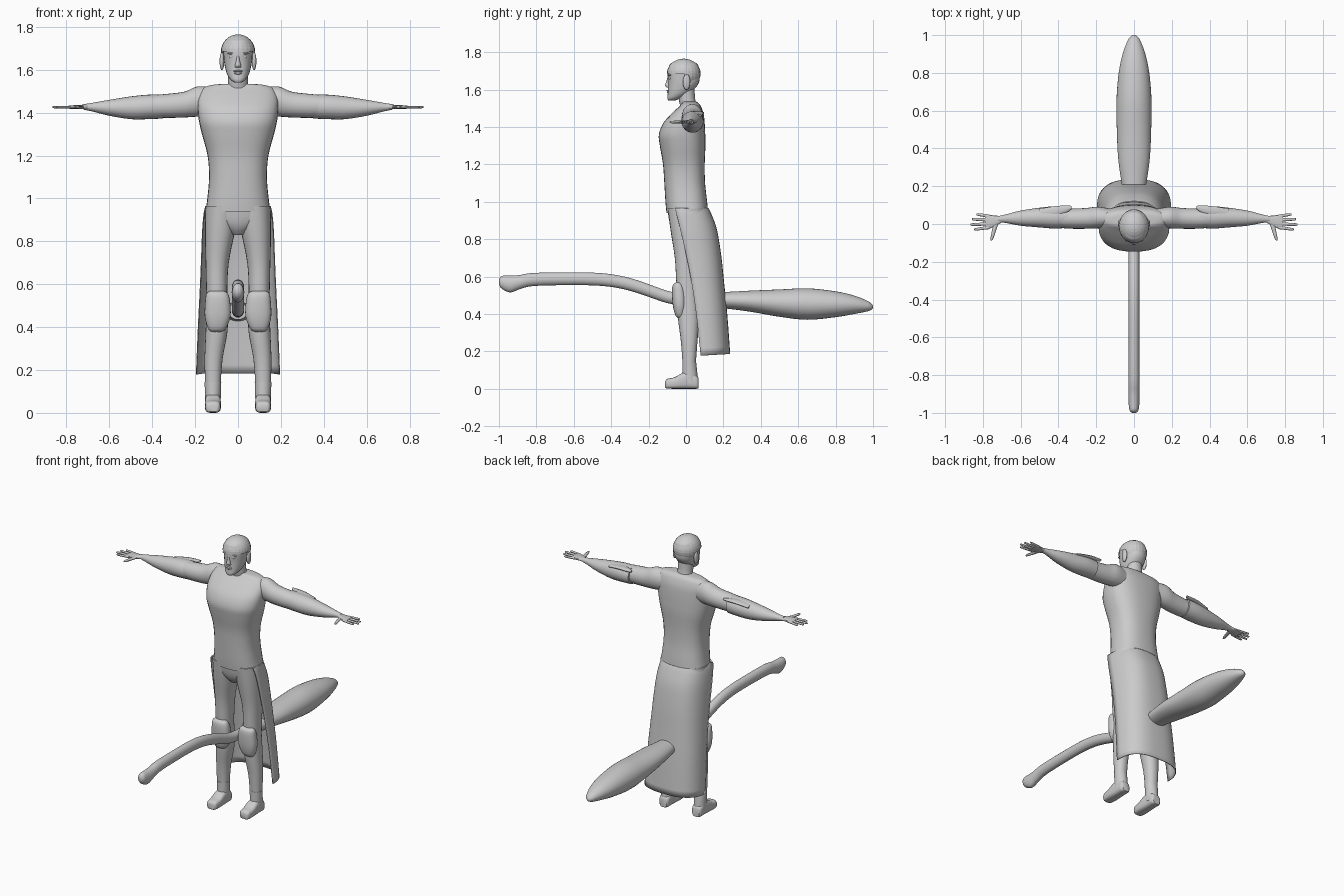
import bpy, bmesh, math

grey = bpy.data.materials.new("plain grey")
grey.diffuse_color = (0.6, 0.6, 0.6, 1)


def finish(name, bm, mirror=False, angle=40, flat=False):
    bmesh.ops.recalc_face_normals(bm, faces=bm.faces)
    me = bpy.data.meshes.new(name)
    bm.to_mesh(me)
    bm.free()
    me.materials.append(grey)
    if not flat:
        me.shade_smooth()
        me.set_sharp_from_angle(angle=math.radians(angle))
    ob = bpy.data.objects.new(name, me)
    bpy.context.collection.objects.link(ob)
    if mirror:
        ob.modifiers.new("Mirror", 'MIRROR').use_mirror_merge = False
    return ob


def refine(rings, steps=4):
    """Catmull-Rom interpolation between rings of numbers"""
    out = []
    for i in range(len(rings) - 1):
        p0, p1 = rings[max(i - 1, 0)], rings[i]
        p2, p3 = rings[i + 1], rings[min(i + 2, len(rings) - 1)]
        for k in range(steps):
            t = k / steps
            out.append([0.5 * (2 * b + (c - a) * t + (2 * a - 5 * b + 4 * c - d) * t * t
                               + (3 * b - a - 3 * c + d) * t ** 3)
                        for a, b, c, d in zip(p0, p1, p2, p3)])
    return out + [list(rings[-1])]


def spow(v, e):
    return math.copysign(abs(v) ** e, v)


def loft(name, axis, rings, n=24, power=2.0, mirror=False, steps=4, angle=40):
    """rings: (position on axis, centre u, centre v, radius u, radius v)"""
    bm = bmesh.new()
    rows = []
    for t, u, v, ru, rv in refine(rings, steps):
        row = []
        for k in range(n):
            a = 2 * math.pi * k / n
            pu = u + ru * spow(math.cos(a), 2 / power)
            pv = v + rv * spow(math.sin(a), 2 / power)
            co = {'x': (t, pu, pv), 'y': (pu, t, pv), 'z': (pu, pv, t)}[axis]
            row.append(bm.verts.new(co))
        rows.append(row)
    for r, s in zip(rows, rows[1:]):
        for k in range(n):
            bm.faces.new((r[k], r[(k + 1) % n], s[(k + 1) % n], s[k]))
    bm.faces.new(rows[0])
    bm.faces.new(rows[-1])
    return finish(name, bm, mirror, angle)


def ball(name, centre, radii, mirror=False, seg=16):
    bm = bmesh.new()
    bmesh.ops.create_uvsphere(bm, u_segments=seg, v_segments=seg // 2 + 2, radius=1)
    for v in bm.verts:
        v.co = [c + r * p for c, r, p in zip(centre, radii, v.co)]
    return finish(name, bm, mirror)


# Torso: height, half width, front, back
torso = [(.94, .152, -.104, .118), (1.0, .143, -.11, .113), (1.1, .135, -.116, .102),
         (1.2, .142, -.123, .1), (1.3, .168, -.14, .104), (1.36, .182, -.145, .103),
         (1.42, .188, -.122, .1), (1.47, .186, -.078, .094), (1.51, .168, -.036, .08),
         (1.528, .13, -.02, .066), (1.535, .06, -.015, .055)]
loft("torso", 'z', [(z, 0, (f + b) / 2, w, (b - f) / 2) for z, w, f, b in torso], 32, 2.5)

# Neck and head
loft("neck", 'z', [(1.46, 0, .02, .062, .05), (1.51, 0, .014, .05, .045),
                   (1.55, 0, .005, .046, .044), (1.62, 0, 0, .046, .045)])
loft("head", 'z', [(1.542, 0, -.075, .018, .02), (1.555, 0, -.062, .036, .037),
                   (1.585, 0, -.035, .053, .062), (1.63, 0, -.015, .064, .081),
                   (1.67, 0, -.012, .068, .086), (1.71, 0, -.012, .069, .083),
                   (1.74, 0, -.012, .054, .068), (1.758, 0, -.012, .015, .02)], power=2.2)
loft("nose", 'z', [(1.612, 0, -.092, .015, .012), (1.622, 0, -.096, .014, .016),
                   (1.645, 0, -.094, .008, .011), (1.668, 0, -.092, .006, .006)], 12)
ball("upper_lip", (0, -.094, 1.594), (.022, .010, .005))
ball("lower_lip", (0, -.092, 1.584), (.019, .010, .006))
ball("eyes", (.028, -.083, 1.66), (.013, .009, .008), True)
ball("brows", (.03, -.086, 1.677), (.02, .008, .005), True)
ball("ears", (.075, .003, 1.64), (.011, .02, .042), True)

# Close cropped hair cap with the face opening removed
bm = bmesh.new()
bmesh.ops.create_uvsphere(bm, u_segments=24, v_segments=16, radius=1)
for v in bm.verts:
    v.co = (v.co.x * .08, -.012 + v.co.y * .09, 1.685 + v.co.z * .08)
gone = []
for f in bm.faces:
    c = f.calc_center_median()
    if c.z < 1.617 or (c.y < -.015 and c.z < 1.692):
        gone.append(f)
bmesh.ops.delete(bm, geom=gone, context='FACES')
finish("hair", bm, flat=True)

# Arms along x: x, y, z, radius y, radius z
loft("upper_arms", 'x', [(.12, .03, 1.452, .05, .066), (.19, .034, 1.452, .057, .07),
                         (.25, .03, 1.438, .055, .06), (.33, .028, 1.432, .053, .056),
                         (.4, .03, 1.43, .05, .052)], mirror=True)
loft("forearm_sleeves", 'x', [(.35, .036, 1.429, .056, .056), (.42, .035, 1.427, .059, .057),
                              (.5, .034, 1.423, .052, .053), (.6, .031, 1.423, .04, .037),
                              (.68, .028, 1.426, .022, .02), (.72, .026, 1.427, .016, .013)],
     mirror=True)
loft("elbow_flaps", 'x', [(.33, .088, 1.475, .008, .006), (.36, .078, 1.474, .02, .009),
                          (.42, .066, 1.472, .028, .01), (.5, .055, 1.46, .026, .01)],
     12, mirror=True)
loft("palms", 'x', [(.695, .027, 1.427, .016, .012), (.73, .018, 1.427, .026, .01),
                    (.765, .012, 1.426, .036, .009), (.79, .012, 1.426, .036, .007)],
     16, 2.6, True)
for i, (y0, tx, ty) in enumerate([(.041, .835, .05), (.021, .858, .025),
                                  (.001, .865, -.003), (-.018, .846, -.028)]):
    loft(f"fingers_{i + 1}", 'x', [(.765, y0, 1.426, .009, .007),
                                   (tx - .01, ty, 1.426, .007, .006),
                                   (tx, ty, 1.426, .003, .003)], 10, 2, True, 2)
loft("thumbs", 'y', [(.015, .728, 1.426, .014, .008), (-.03, .74, 1.426, .011, .008),
                     (-.075, .752, 1.426, .008, .007), (-.087, .755, 1.426, .003, .003)],
     10, 2, True, 2)

# Trousers, knee pads and boots
loft("hips", 'z', [(.965, 0, .0, .145, .1), (.9, 0, 0, .125, .09), (.86, 0, 0, .07, .075),
                   (.83, 0, 0, .03, .05)], 24, 2.4)
loft("trouser_legs", 'z', [(.965, .076, 0, .076, .098), (.85, .084, .002, .07, .085),
                           (.7, .097, .008, .054, .068), (.57, .099, .008, .049, .06),
                           (.48, .098, .01, .05, .056), (.38, .1, .014, .051, .057),
                           (.25, .114, .017, .042, .044), (.13, .117, .017, .036, .035)],
     power=2.2, mirror=True)
loft("knee_pads", 'z', [(.378, .1, -.03, .025, .012), (.395, .098, -.032, .042, .026),
                        (.45, .095, -.034, .06, .037), (.52, .095, -.038, .058, .037),
                        (.555, .097, -.042, .05, .028), (.568, .098, -.04, .035, .015)],
     power=2.4, mirror=True)
loft("boot_ankles", 'z', [(.145, .117, .017, .039, .037), (.09, .117, .02, .037, .04),
                          (.03, .117, .022, .036, .043)], mirror=True)
loft("boot_feet", 'y', [(-.111, .117, .022, .022, .016), (-.1, .117, .027, .033, .026),
                        (-.06, .117, .031, .037, .031), (-.02, .117, .042, .037, .042),
                        (.02, .117, .045, .035, .045), (.055, .117, .036, .033, .036),
                        (.067, .117, .03, .024, .028)], 24, 3.2, True)

# Long open-fronted skirt: height, half width, front edge, back
skirt = [(.965, .15, -.06, .118), (.93, .158, -.05, .135), (.85, .165, -.03, .163),
         (.72, .17, 0, .185), (.58, .176, .028, .2), (.4, .185, .055, .218), (.185, .194, .078, .234)]
bm = bmesh.new()
rows = []
COLS = 28
for z, w, f, b in refine(skirt):
    row = []
    for k in range(COLS + 1):
        a = math.pi * (k / COLS - .5)
        drop = .008 * abs(math.sin(a)) ** 6 * (.965 - z)
        row.append(bm.verts.new((w * spow(math.sin(a), .75),
                                 f + (b - f) * abs(math.cos(a)) ** .75, z - drop)))
    rows.append(row)
for r, s in zip(rows, rows[1:]):
    for k in range(COLS):
        bm.faces.new((r[k], r[k + 1], s[k + 1], s[k]))
skirt_ob = finish("long_skirt", bm)
cloth = skirt_ob.modifiers.new("Cloth", 'SOLIDIFY')
cloth.thickness = .005
cloth.offset = 0

# Flying broom: curved handle and bristle head
loft("broom_handle", 'y', [(-1, 0, .57, .01, .013), (-.985, 0, .569, .024, .034),
                           (-.94, 0, .56, .029, .045), (-.89, 0, .57, .029, .038),
                           (-.82, 0, .584, .029, .035), (-.65, 0, .588, .028, .034),
                           (-.48, 0, .586, .028, .034), (-.36, 0, .572, .028, .034),
                           (-.25, 0, .543, .028, .034), (-.1, 0, .491, .028, .033),
                           (0, 0, .477, .028, .03), (.14, 0, .475, .028, .03)])
loft("broom_bristles", 'y', [(.1, 0, .475, .045, .04), (.22, 0, .473, .066, .045),
                             (.35, 0, .468, .084, .057), (.5, 0, .458, .091, .073),
                             (.65, 0, .453, .093, .084), (.8, 0, .452, .081, .069),
                             (.9, 0, .449, .06, .049), (.97, 0, .442, .034, .028),
                             (.993, 0, .438, .017, .015), (1.0, 0, .437, .005, .005)], 32)
